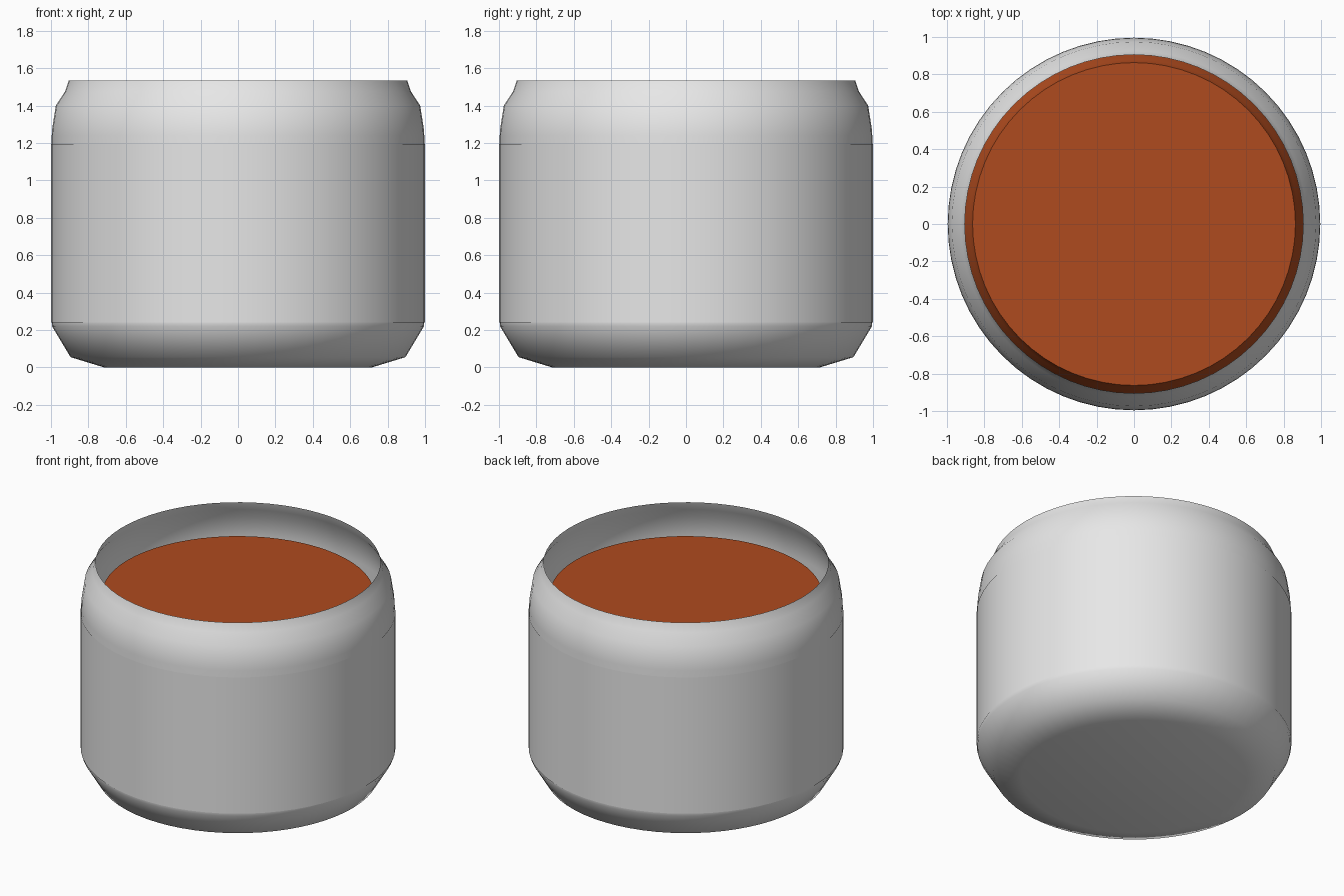
import bpy
import bmesh
from math import cos, sin, tau

cube = bpy.data.objects.get("Cube")
if cube:
    bpy.data.objects.remove(cube, do_unlink=True)

SIDES = 64


def material(name, colour):
    mat = bpy.data.materials.new(name)
    mat.use_nodes = True
    mat.diffuse_color = colour
    mat.node_tree.nodes["Principled BSDF"].inputs["Base Color"].default_value = colour
    return mat


def lathe(name, profile, mat, smooth_angle=1.0):
    """Spin a list of (radius, height) points, listed bottom to top, about z."""
    bm = bmesh.new()
    rings = []
    for radius, height in profile:
        if radius == 0:
            rings.append([bm.verts.new((0, 0, height))] * SIDES)
        else:
            rings.append([bm.verts.new((radius * cos(tau * i / SIDES),
                                        radius * sin(tau * i / SIDES), height))
                          for i in range(SIDES)])
    for low, high in zip(rings, rings[1:]):
        for i in range(SIDES):
            j = (i + 1) % SIDES
            corners = dict.fromkeys((low[i], low[j], high[j], high[i]))
            bm.faces.new(list(corners))
    mesh = bpy.data.meshes.new(name)
    bm.to_mesh(mesh)
    bm.free()
    mesh.materials.append(mat)
    obj = bpy.data.objects.new(name, mesh)
    bpy.context.collection.objects.link(obj)
    bpy.ops.object.select_all(action="DESELECT")
    obj.select_set(True)
    bpy.context.view_layer.objects.active = obj
    bpy.ops.object.shade_smooth_by_angle(angle=smooth_angle)


grey = material("pale grey", (0.8, 0.8, 0.8, 1))
orange = material("burnt orange", (0.43, 0.07, 0.013, 1))

# Thin open jar with a chamfered base and a pinched neck
lathe("jar", [(0, 0), (0.715, 0), (0.895, 0.055), (0.994, 0.22), (0.996, 0.245),
              (0.996, 1.24), (0.993, 1.28), (0.974, 1.4), (0.925, 1.475),
              (0.905, 1.535)], grey)

# Wrapped band around the straight wall
lathe("label_band", [(1, 0.24), (1, 1.195)], grey)

# Contents following the jar's shape, narrowing to a flat top below the rim
lathe("contents", [(0, 0.03), (0.68, 0.03), (0.85, 0.08), (0.945, 0.22),
                   (0.945, 1.1), (0.925, 1.2), (0.88, 1.267), (0.863, 1.317),
                   (0, 1.317)], orange)
